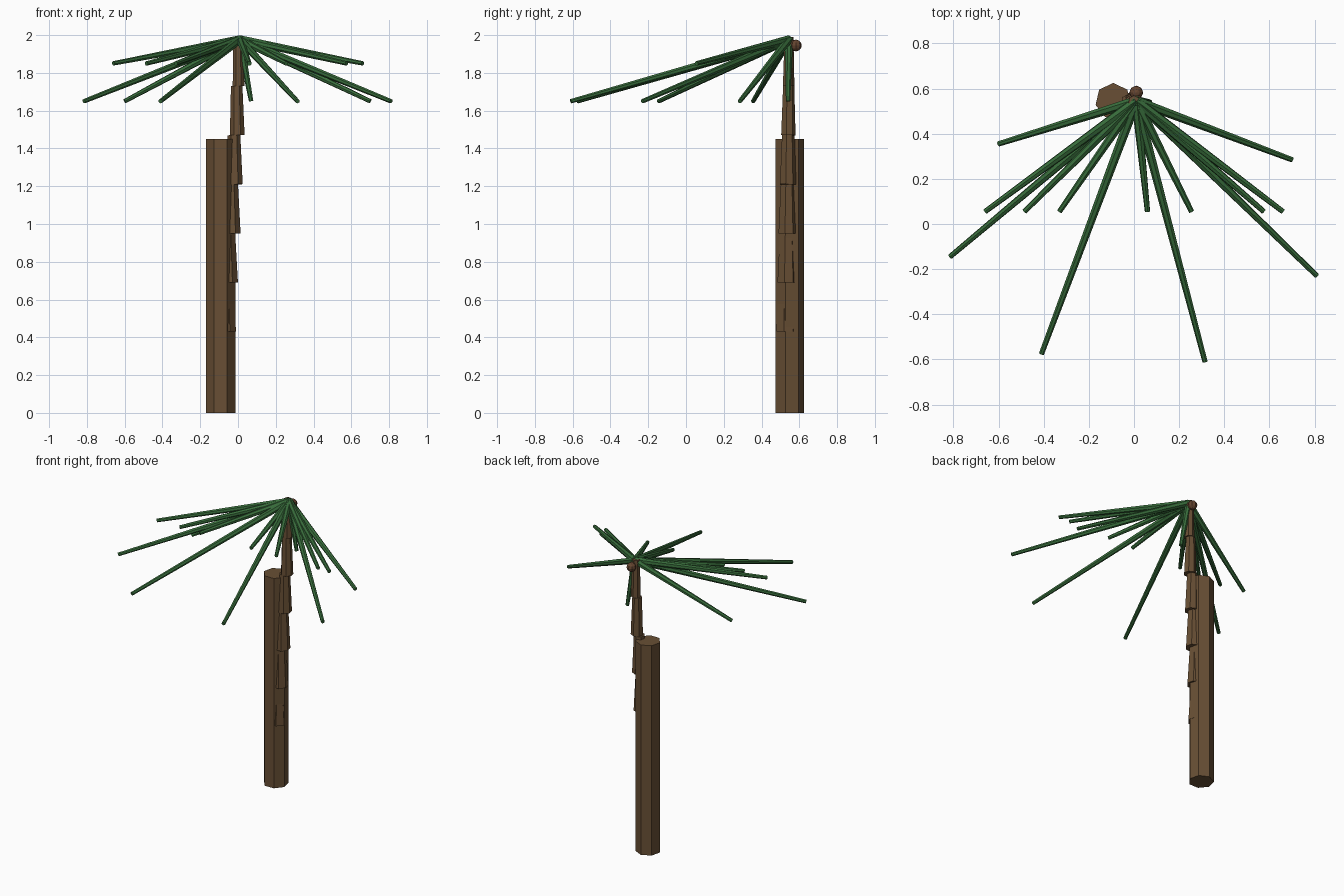
import bpy
import math
from mathutils import Vector, Matrix

cube = bpy.data.objects.get("Cube")
if cube:
    bpy.data.objects.remove(cube, do_unlink=True)


def material(name, color):
    m = bpy.data.materials.new(name)
    m.use_nodes = True
    m.diffuse_color = (*color, 1)
    m.node_tree.nodes["Principled BSDF"].inputs["Base Color"].default_value = (*color, 1)
    return m


BARK = material("bark brown", (0.138, 0.078, 0.035))
NUT = material("nut brown", (0.13, 0.06, 0.03))
LEAF = material("leaf green", (0.04, 0.155, 0.045))
SIDES = 7


def tapered_bar(name, start, end, r1, r2, mat):
    """Seven-sided bar between two points, one corner facing the back."""
    start, end = Vector(start), Vector(end)
    axis = end - start
    bpy.ops.mesh.primitive_cone_add(vertices=SIDES, radius1=r1, radius2=r2, depth=axis.length)
    ob = bpy.context.object
    ob.name = name
    turn = Vector((0, 0, 1)).rotation_difference(axis).to_matrix().to_4x4()
    ob.data.transform(turn)
    ob.location = (start + end) / 2
    ob.data.materials.append(mat)
    return ob


# Thick lower trunk
tapered_bar("trunk_base", (-0.092, 0.545, 0), (-0.092, 0.545, 1.45), 0.08, 0.08, BARK)

# Stepped upper trunk: bottom height, centre x, centre y, bottom radius
rings = [
    (0.43, -0.068, 0.531, 0.059),
    (0.69, -0.053, 0.533, 0.054),
    (0.95, -0.035, 0.535, 0.050),
    (1.21, -0.019, 0.538, 0.045),
    (1.47, -0.004, 0.540, 0.040),
    (1.73, 0.003, 0.542, 0.032),
]
for i, (z, x, y, r) in enumerate(rings):
    tapered_bar(f"trunk_segment_{i + 1}", (x, y, z), (x - 0.003, y + 0.002, z + 0.26),
                r, r * 0.78, BARK)

# Nuts under the crown
for i, (loc, r) in enumerate([((0.01, 0.582, 1.945), 0.031), ((0.01, 0.55, 1.955), 0.026)]):
    bpy.ops.mesh.primitive_uv_sphere_add(segments=8, ring_count=6, radius=r, location=loc)
    nut = bpy.context.object
    nut.name = f"nut_{i + 1}"
    nut.data.materials.append(NUT)

# Fronds fan out from the crown: long drooping ones, then higher short ones
low, high = 1.65, 1.85
tips = [(x, y, low) for x, y in [
    (-0.60, 0.355), (0.70, 0.285), (-0.815, -0.145), (0.81, -0.23),
    (-0.41, -0.575), (0.315, -0.61), (0.07, 0.54)]]
tips += [(x, 0.055, high) for x in (-0.66, -0.485, -0.33, 0.06, 0.255, 0.575, 0.66)]
for i, tip in enumerate(tips):
    tapered_bar(f"frond_{i + 1}", (0.01, 0.545, 1.977), tip, 0.022, 0.012, LEAF)
